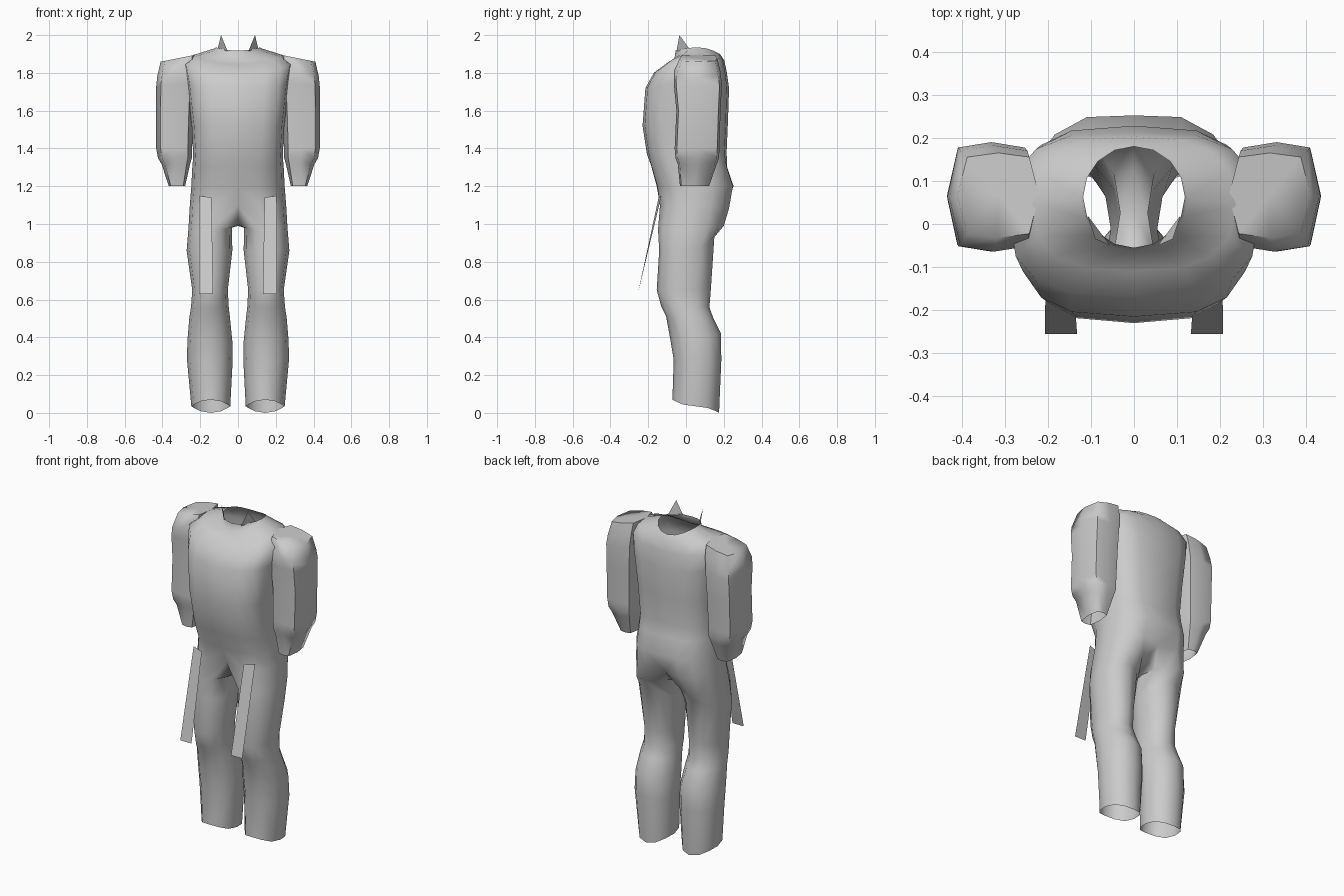
import bpy, bmesh
from math import sin, cos, radians

cube = bpy.data.objects.get("Cube")
if cube:
    bpy.data.objects.remove(cube, do_unlink=True)

grey = bpy.data.materials.new("plain_grey")
grey.use_nodes = True
grey.diffuse_color = (0.6, 0.6, 0.6, 1)
grey.node_tree.nodes["Principled BSDF"].inputs["Base Color"].default_value = (0.6, 0.6, 0.6, 1)


def ring(angles, x0, rx, yf, yb, zf, zs, zb, px=0.8, py=0.8, crease=0):
    """Rounded-box cross-section; height varies from front to side to back."""
    pts = []
    for k, a in enumerate(angles):
        c, s = cos(radians(a)), sin(radians(a))
        x = x0 + rx * abs(c) ** px * (1 if c > 0 else -1)
        if abs(c) < 1e-6:
            x = x0
        y = (yf + yb) / 2
        if abs(s) > 1e-6:
            y += (yb - yf) / 2 * abs(s) ** py * (1 if s > 0 else -1)
        if k in (0, len(angles) - 1):
            y -= crease * (1 if s > 0 else -1)
        z = zs * c * c + (zf if s < 0 else zb) * s * s
        pts.append((x, y, z))
    return pts


def bridge(bm, a, b, closed):
    n = len(a)
    for i in range(n if closed else n - 1):
        j = (i + 1) % n
        bm.faces.new((a[i], a[j], b[j], b[i]))


def add_verts(bm, pts):
    return [bm.verts.new(p) for p in pts]


def finish(bm, name, angle=55):
    bmesh.ops.recalc_face_normals(bm, faces=bm.faces)
    mesh = bpy.data.meshes.new(name)
    bm.to_mesh(mesh)
    bm.free()
    mesh.materials.append(grey)
    ob = bpy.data.objects.new(name, mesh)
    bpy.context.collection.objects.link(ob)
    bpy.ops.object.select_all(action="DESELECT")
    ob.select_set(True)
    bpy.context.view_layer.objects.active = ob
    bpy.ops.object.shade_smooth_by_angle(angle=radians(angle))
    mirror = ob.modifiers.new("mirror", "MIRROR")
    mirror.use_clip = True


# Suit body: half torso with a standing collar, splitting into a leg, mirrored
half = [-90 + 22.5 * i for i in range(9)]
full = [-120 + 30 * i for i in range(12)]
bm = bmesh.new()
torso = [
    # rx, front y, back y, front z, side z, back z, roundness, crease
    (0.118, -0.055, 0.18, 1.918, 1.935, 1.90, 1.0, 0),
    (0.124, -0.062, 0.185, 1.87, 1.93, 1.893, 1.0, 0),
    (0.235, -0.11, 0.203, 1.845, 1.895, 1.865, 0.75, 0),
    (0.29, -0.17, 0.215, 1.80, 1.85, 1.81, 0.7, 0),
    (0.27, -0.215, 0.228, 1.72, 1.74, 1.72, 0.65, 0),
    (0.245, -0.23, 0.222, 1.52, 1.52, 1.54, 0.65, 0),
    (0.237, -0.207, 0.215, 1.37, 1.36, 1.38, 0.7, 0),
    (0.242, -0.195, 0.228, 1.31, 1.30, 1.30, 0.75, 0.01),
    (0.247, -0.165, 0.262, 1.20, 1.20, 1.20, 0.85, 0.01),
    (0.255, -0.15, 0.24, 1.10, 1.10, 1.08, 0.82, 0.04),
]
prev = None
for rx, yf, yb, zf, zs, zb, p, crease in torso:
    cur = add_verts(bm, ring(half, 0, rx, yf, yb, zf, zs, zb, p, p, crease))
    if prev:
        bridge(bm, prev, cur, False)
    prev = cur
# Crotch line closes the hip into a full leg ring
prev = prev + add_verts(bm, [(0, 0.12, 1.0), (0, 0.03, 0.99), (0, -0.05, 1.0)])
legs = [
    # centre x, rx, front y, back y, front z, side z, back z
    (0.147, 0.115, -0.148, 0.20, 0.97, 0.98, 0.99),
    (0.151, 0.121, -0.142, 0.15, 0.86, 0.86, 0.93),
    (0.148, 0.094, -0.155, 0.132, 0.65, 0.65, 0.66),
    (0.149, 0.100, -0.130, 0.124, 0.56, 0.56, 0.56),
    (0.150, 0.108, -0.105, 0.145, 0.51, 0.50, 0.50),
    (0.149, 0.119, -0.085, 0.185, 0.40, 0.38, 0.42),
    (0.149, 0.121, -0.065, 0.187, 0.28, 0.28, 0.28),
    (0.144, 0.103, -0.072, 0.175, 0.07, 0.035, 0.0),
]
for x0, rx, yf, yb, zf, zs, zb in legs:
    cur = add_verts(bm, ring(full, x0, rx, yf, yb, zf, zs, zb, 0.95, 0.95))
    bridge(bm, prev, cur, True)
    prev = cur
finish(bm, "suit_body", 65)

# Sleeves with flat fronts, bulged sides and tapered cuffs, open at the wrist
bm = bmesh.new()
around = [45 * i for i in range(8)]
sleeves = [
    # centre x, rx, front y, back y, z, outward slope
    (0.315, 0.095, -0.032, 0.165, 1.878, 0.2),
    (0.325, 0.103, -0.064, 0.182, 1.81, 0.3),
    (0.331, 0.102, -0.064, 0.19, 1.74, 0.1),
    (0.335, 0.099, -0.051, 0.183, 1.60, 0),
    (0.338, 0.095, -0.060, 0.177, 1.40, 0),
    (0.334, 0.090, -0.056, 0.175, 1.35, 0),
    (0.329, 0.075, -0.043, 0.162, 1.315, 0),
    (0.323, 0.043, -0.032, 0.122, 1.20, 0),
]
prev = None
for x0, rx, yf, yb, z, slope in sleeves:
    pts = ring(around, x0, rx, yf, yb, z, z, z, 0.8, 0.3)
    cur = add_verts(bm, [(x, y, h - slope * (x - x0)) for x, y, h in pts])
    if prev:
        bridge(bm, prev, cur, True)
    else:
        bmesh.ops.poke(bm, faces=[bm.faces.new(cur)])
    prev = cur
finish(bm, "sleeves", 65)

# Pointed collar tips
bm = bmesh.new()
bm.faces.new(add_verts(bm, [(0.055, -0.05, 1.915), (0.108, 0.02, 1.925), (0.09, -0.035, 2.0)]))
finish(bm, "collar_tips")

# Flat hanging straps in front of the thighs
bm = bmesh.new()
bm.faces.new(add_verts(bm, [(0.14, -0.145, 1.14), (0.205, -0.13, 1.15),
                            (0.207, -0.255, 0.63), (0.132, -0.255, 0.63)]))
finish(bm, "hanging_straps")
